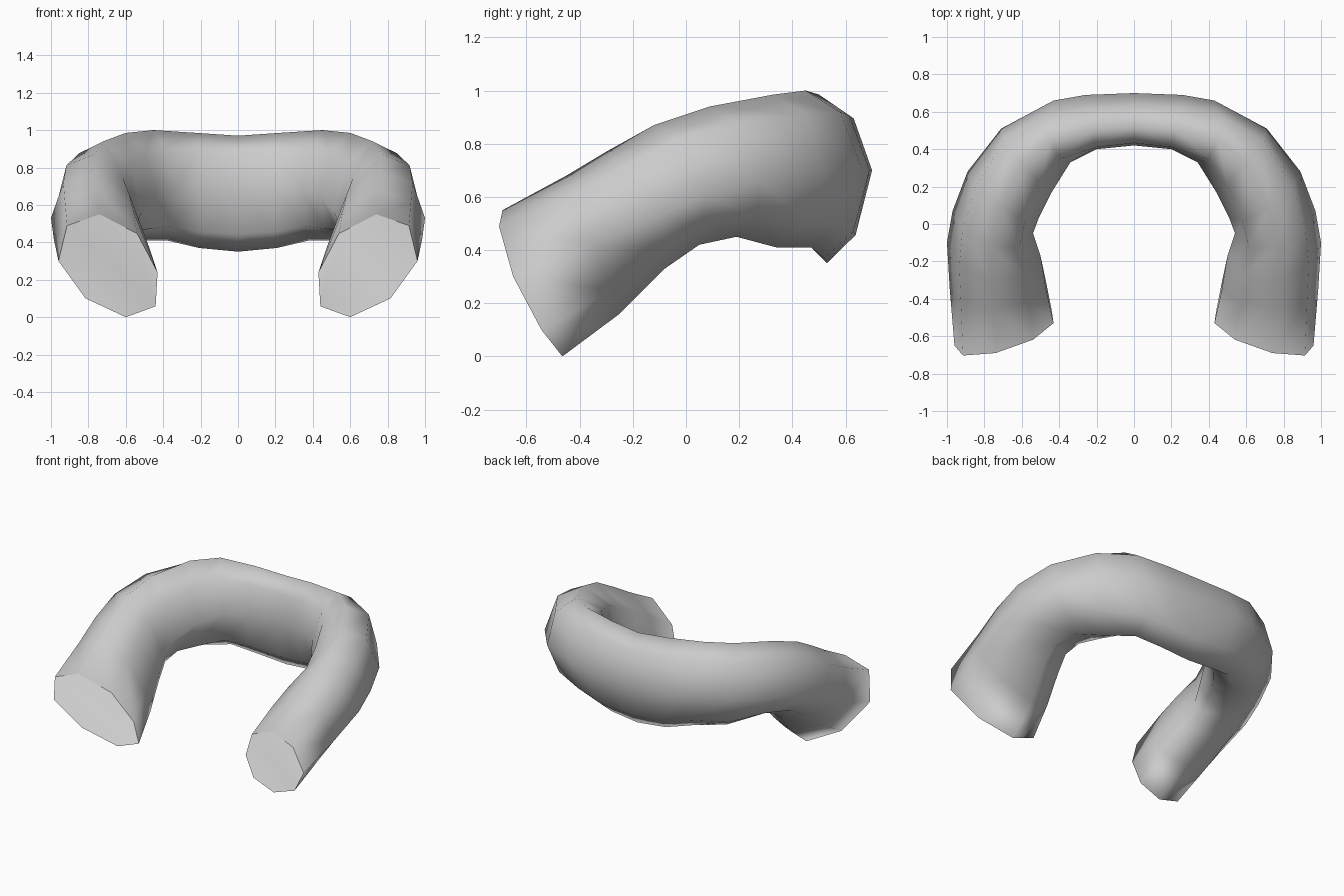
import bpy, bmesh, math
from mathutils import Vector

if "Cube" in bpy.data.objects:
    bpy.data.objects.remove(bpy.data.objects["Cube"])

SIDES = 8

# Section stations from the middle to the leg end: outer, top, inner, bottom points
STATIONS = [
    [(0.00, 0.70, 0.70), (0.00, 0.52, 0.97), (0.00, 0.42, 0.68), (0.00, 0.53, 0.35)],
    [(0.26, 0.69, 0.70), (0.22, 0.50, 0.985), (0.20, 0.40, 0.68), (0.21, 0.52, 0.37)],
    [(0.43, 0.66, 0.71), (0.45, 0.45, 1.00), (0.34, 0.33, 0.69), (0.38, 0.47, 0.41)],
    [(0.71, 0.51, 0.69), (0.60, 0.33, 0.985), (0.44, 0.17, 0.65), (0.55, 0.34, 0.41)],
    [(0.89, 0.28, 0.66), (0.72, 0.09, 0.94), (0.51, 0.03, 0.57), (0.65, 0.19, 0.45)],
    [(0.97, 0.07, 0.60), (0.77, -0.12, 0.87), (0.54, -0.05, 0.50), (0.69, 0.05, 0.42)],
    [(1.00, -0.10, 0.53), (0.76, -0.30, 0.77), (0.50, -0.17, 0.44), (0.68, -0.08, 0.33)],
    [(0.985, -0.35, 0.42), (0.75, -0.45, 0.68), (0.47, -0.35, 0.36), (0.63, -0.25, 0.16)],
    [(0.96, -0.65, 0.30), (0.74, -0.69, 0.55), (0.43, -0.53, 0.24), (0.60, -0.465, 0.00)],
]


def section(outer, top, inner, bottom):
    """Closed oval through four points, one ellipse quarter at a time."""
    outer, top, inner, bottom = map(Vector, (outer, top, inner, bottom))
    centre = (outer + inner) / 2
    points = []
    for i in range(SIDES):
        a = 2 * math.pi * i / SIDES
        c, s = math.cos(a), math.sin(a)
        points.append(centre + c * (outer - centre)
                      + abs(s) * ((top if s >= 0 else bottom) - centre))
    return points


# Right half of the curved tube
bm = bmesh.new()
rings = [[bm.verts.new(p) for p in section(*st)] for st in STATIONS]
for a, b in zip(rings, rings[1:]):
    for i in range(SIDES):
        j = (i + 1) % SIDES
        bm.faces.new((a[i], a[j], b[j], b[i]))

# Leg end cap with an inner loop for a soft rim
cap = bm.faces.new(rings[-1])
bmesh.ops.inset_region(bm, faces=[cap], thickness=0.04, depth=0.0)
bmesh.ops.recalc_face_normals(bm, faces=bm.faces)
# Make sure the outside faces outward
outer_face = max(bm.faces, key=lambda f: f.calc_center_median().x)
if outer_face.normal.x < 0:
    bmesh.ops.reverse_faces(bm, faces=bm.faces)

mesh = bpy.data.meshes.new("curved_tube")
bm.to_mesh(mesh)
bm.free()
mesh.shade_smooth()
tube = bpy.data.objects.new("curved_tube", mesh)
bpy.context.collection.objects.link(tube)

# Mirror to the left half
mirror = tube.modifiers.new("mirror", 'MIRROR')
mirror.use_axis[0] = True
mirror.use_clip = True
mirror.merge_threshold = 0.002
